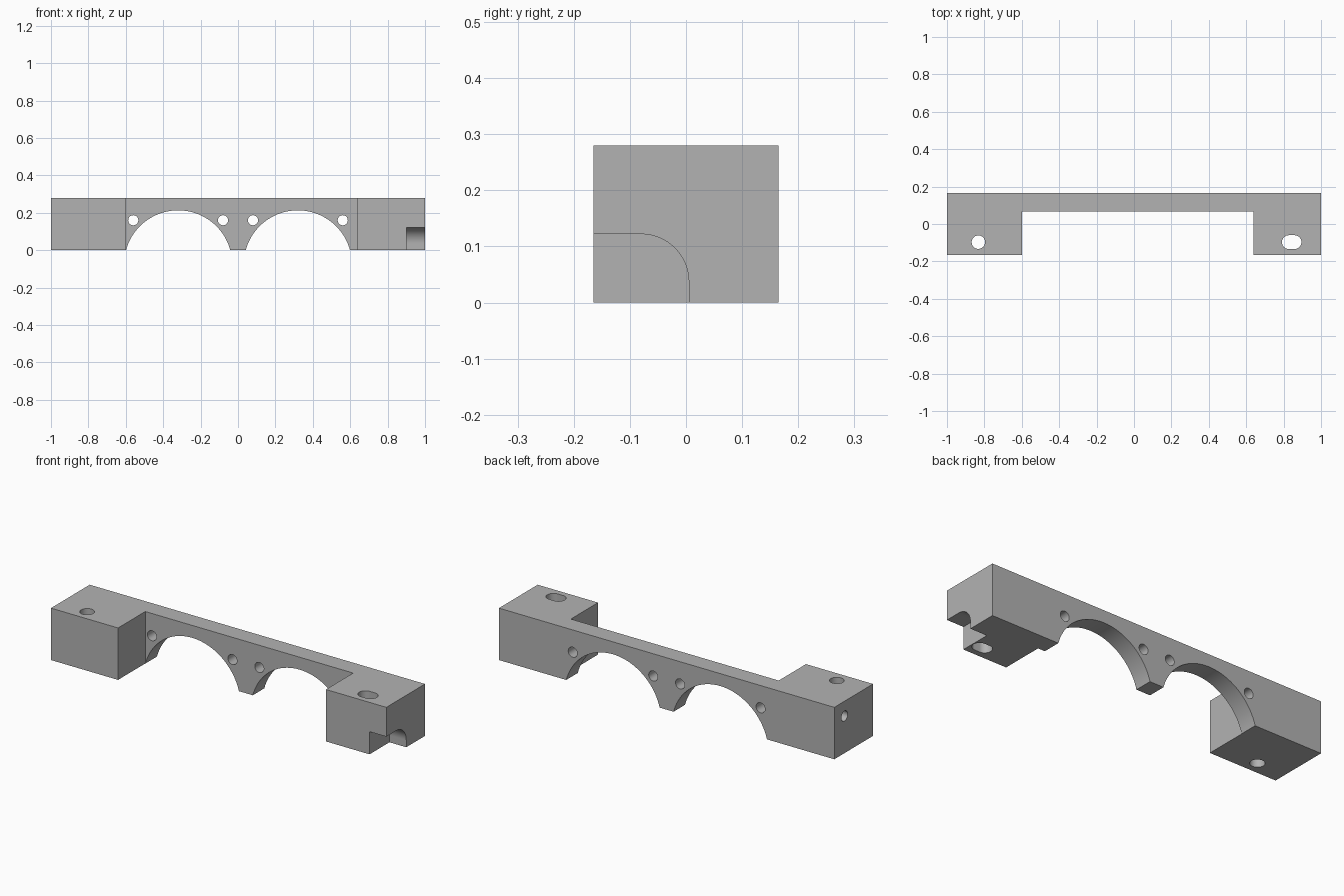
import bpy, bmesh, math
from mathutils import Vector

old = bpy.data.objects.get("Cube")
if old:
    bpy.data.objects.remove(old, do_unlink=True)

grey = bpy.data.materials.new("plain grey")
grey.use_nodes = True
colour = (0.45, 0.45, 0.45, 1)
grey.diffuse_color = colour
grey.node_tree.nodes["Principled BSDF"].inputs["Base Color"].default_value = colour

END, DEPTH, HEIGHT, WALL = 1.0, 0.165, 0.28, 0.067


def prism(name, outline, axis, low, high):
    """Extrude a 2D outline along an axis; the outline uses the other two axes in order."""
    def place(p, t):
        co = list(p)
        co.insert("xyz".index(axis), t)
        return Vector(co)
    bm = bmesh.new()
    face = bm.faces.new([bm.verts.new(place(p, low)) for p in outline])
    made = bmesh.ops.extrude_face_region(bm, geom=[face])["geom"]
    verts = [v for v in made if isinstance(v, bmesh.types.BMVert)]
    bmesh.ops.translate(bm, verts=verts, vec=place((0, 0), high - low))
    bmesh.ops.recalc_face_normals(bm, faces=bm.faces)
    mesh = bpy.data.meshes.new(name)
    bm.to_mesh(mesh)
    bm.free()
    mesh.materials.append(grey)
    obj = bpy.data.objects.new(name, mesh)
    bpy.context.collection.objects.link(obj)
    return obj


def arc(u, v, r, start=0, end=360, n=32):
    count = n if end - start == 360 else n + 1
    angles = [math.radians(start + (end - start) * i / n) for i in range(count)]
    return [(u + r * math.cos(a), v + r * math.sin(a)) for a in angles]


# Bracket body: a thin bar with a block at each end
outline = [(-END, -DEPTH), (-0.6, -DEPTH), (-0.6, WALL), (0.64, WALL),
           (0.64, -DEPTH), (END, -DEPTH), (END, DEPTH), (-END, DEPTH)]
body = prism("bracket_body", outline, "z", 0, HEIGHT)

cutters = []
for side in (-1, 1):
    # Round arches under the bar
    cutters.append(prism("arch_cutter", arc(side * 0.32, -0.076, 0.289, n=96),
                         "y", WALL - 0.02, 0.3))
    # Small holes beside each arch
    for x in (0.08, 0.56):
        cutters.append(prism("bar_hole_cutter", arc(side * x, 0.16, 0.027),
                             "y", WALL - 0.02, 0.3))

# Vertical mounting hole and slot
cutters.append(prism("mount_hole_cutter", arc(-0.832, -0.097, 0.036), "z", -0.1, 0.4))
slot = arc(0.858, -0.097, 0.037, -90, 90) + arc(0.828, -0.097, 0.037, 90, 270)
cutters.append(prism("mount_slot_cutter", slot, "z", -0.1, 0.4))

# Blind hole in the end face
cutters.append(prism("end_hole_cutter", arc(0.078, 0.2, 0.027), "x", -1.1, -0.75))

# Rounded notch in the lower front corner of the other end
notch = [(-0.3, -0.1), (0.005, -0.1)] + arc(-0.08, 0.037, 0.085, 0, 90, 24) + [(-0.3, 0.122)]
cutters.append(prism("corner_notch_cutter", notch, "x", 0.9, 1.1))

for cutter in cutters:
    cutter.hide_render = True
    mod = body.modifiers.new(cutter.name, "BOOLEAN")
    mod.operation = "DIFFERENCE"
    mod.solver = "EXACT"
    mod.object = cutter

# Bake the cuts and remove the cutters
bpy.context.view_layer.update()
graph = bpy.context.evaluated_depsgraph_get()
result = bpy.data.meshes.new_from_object(body.evaluated_get(graph))
body.modifiers.clear()
body.data = result
for cutter in cutters:
    bpy.data.objects.remove(cutter, do_unlink=True)

bpy.ops.object.select_all(action="DESELECT")
body.select_set(True)
bpy.context.view_layer.objects.active = body
bpy.ops.object.shade_smooth_by_angle(angle=math.radians(30))
